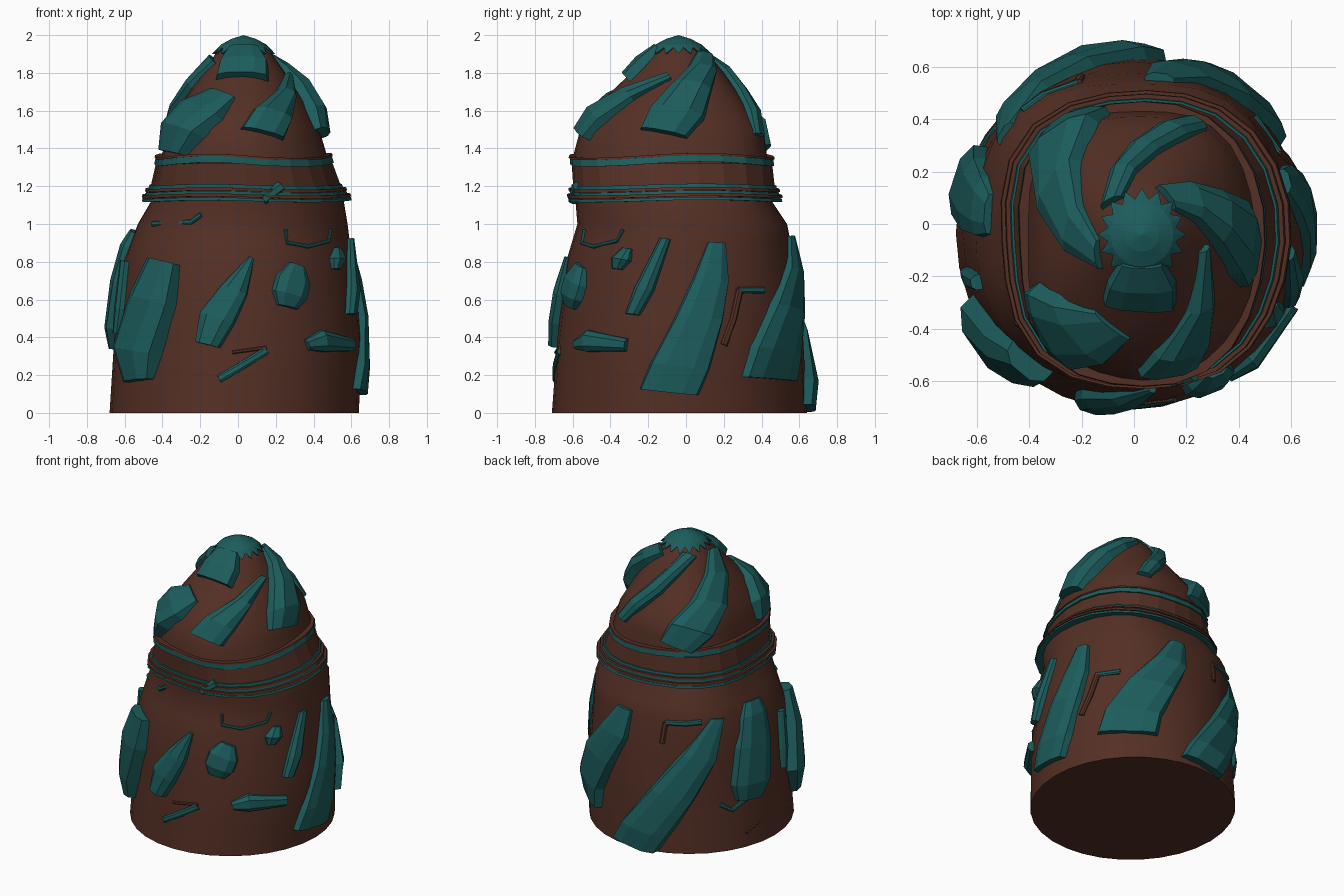
import bpy, bmesh, math
from mathutils import Vector

if "Cube" in bpy.data.objects:
    bpy.data.objects.remove(bpy.data.objects["Cube"])


def material(name, rgb):
    m = bpy.data.materials.new(name)
    m.diffuse_color = (*rgb, 1)
    m.use_nodes = True
    m.node_tree.nodes["Principled BSDF"].inputs["Base Color"].default_value = m.diffuse_color
    return m


BROWN = material("brown_clay", (0.088, 0.029, 0.018))
TEAL = material("teal_stone", (0.012, 0.108, 0.108))

# Body sections: z, centre x, centre y, radius x, radius y, corner bulge
SECTIONS = [(0, -.02, -.035, .66, .675, 0), (.4, 0, -.03, .655, .65, 0), (.8, 0, -.03, .605, .605, .6),
            (1.0, .025, -.02, .555, .555, 1), (1.12, .05, -.065, .51, .52, 1), (1.35, .035, -.085, .44, .515, 1),
            (1.5, .03, -.075, .40, .485, .8), (1.65, .03, -.07, .32, .38, .5), (1.8, .03, -.045, .22, .245, .2),
            (1.9, .03, -.04, .15, .16, 0), (1.965, .03, -.04, .085, .085, 0)]


def section(z):
    z = max(0, min(1.965, z))
    for a, b in zip(SECTIONS, SECTIONS[1:]):
        if z <= b[0]:
            t = (z - a[0]) / (b[0] - a[0])
            return [p + (q - p) * t for p, q in zip(a, b)]


def surf(deg, z, out=0.0):
    _, cx, cy, rx, ry, k = section(z)
    a = math.radians(deg)
    # diagonals swell a little, none at the front right corner, most at back left
    corner = math.sin(2 * a) ** 2 * (.035 + .035 * math.cos(a - math.radians(135)))
    out += k * corner
    return Vector((cx + (rx + out) * math.cos(a), cy + (ry + out) * math.sin(a), z))


def normal(deg, z):
    around = surf(deg + 2, z) - surf(deg - 2, z)
    up = surf(deg, z + .05) - surf(deg, z - .05)
    return around.cross(up).normalized()


def front(x, z):
    _, cx, _, rx, _, _ = section(z)
    return -math.degrees(math.acos(max(-1, min(1, (x - cx) / rx))))


def right(y, z):
    _, _, cy, _, ry, _ = section(z)
    return math.degrees(math.asin(max(-1, min(1, (y - cy) / ry))))


def build(name, loops, mat, closed=False, smooth=False, tip=None, open_back=False):
    """Skin a list of vertex loops, capping or joining the ends."""
    bm = bmesh.new()
    rows = [[bm.verts.new(p) for p in loop] for loop in loops]
    n = len(rows[0])
    pairs = list(zip(rows, rows[1:])) + ([(rows[-1], rows[0])] if closed else [])
    hidden = []
    for a, b in pairs:
        for i in range(n):
            j = (i + 1) % n
            f = bm.faces.new((a[i], a[j], b[j], b[i]))
            if open_back and j == 0:
                hidden.append(f)
    if not closed:
        bm.faces.new(rows[0][::-1])
        if tip:
            t = bm.verts.new(tip)
            for i in range(n):
                bm.faces.new((rows[-1][i], rows[-1][(i + 1) % n], t))
        else:
            bm.faces.new(rows[-1])
    bmesh.ops.recalc_face_normals(bm, faces=bm.faces)
    bmesh.ops.delete(bm, geom=hidden, context='FACES_ONLY')
    me = bpy.data.meshes.new(name)
    bm.to_mesh(me)
    bm.free()
    ob = bpy.data.objects.new(name, me)
    bpy.context.collection.objects.link(ob)
    me.materials.append(mat)
    if smooth:
        bpy.context.view_layer.objects.active = ob
        ob.select_set(True)
        bpy.ops.object.shade_smooth_by_angle(angle=math.radians(40))
        ob.select_set(False)
    return ob


def chunk(name, stations, mat=TEAL, level=.8):
    """Faceted slab lying on the body; stations are angle, z, half width, height."""
    pts = [surf(s[0], s[1]) for s in stations]
    loops = []
    for i, (deg, z, w, h) in enumerate(stations):
        nrm = normal(deg, z)
        tan = (pts[min(i + 1, len(pts) - 1)] - pts[max(i - 1, 0)]).normalized()
        side = nrm.cross(tan).normalized()
        # lean the cut towards horizontal on steep slabs
        flat = Vector((-nrm.y, nrm.x, 0)).normalized()
        if side.dot(flat) < 0:
            flat = -flat
        side = side.lerp(flat, level * abs(tan.z)).normalized()
        base = -.015 - w * w
        prof = [(-1, base), (-.92, .55 * h), (-.45, h), (.5, .95 * h), (.93, .45 * h), (1, base)]
        loop = [pts[i] + side * (w * s) + nrm * o for s, o in prof]
        for p in loop:
            p.z = max(p.z, .005)
        loops.append(loop)
    return build(name, loops, mat, open_back=True)


def strip(name, pts, w=.012, h=.02, mat=TEAL):
    return chunk(name, [(d, z, w, h) for d, z in pts], mat, 0)


# Main body
SIDES = 32
ring = [i * 360 / SIDES for i in range(SIDES)]
zs = [0, .2, .4, .6, .8, .9, 1.0, 1.12, 1.23, 1.35, 1.43, 1.5, 1.58, 1.65, 1.73, 1.8, 1.85, 1.9, 1.965]
build("body", [[surf(a, z) for a in ring] for z in zs], BROWN, smooth=True, tip=(.03, -.04, 1.985))

# Teal cap with a jagged rim
rim = [[surf(a, 1.91 + (.025 if i % 2 else -.01), o) for i, a in enumerate(ring)] for o in (-.02, .018)]
build("cap", rim + [[surf(a, 1.95, .02) for a in ring], [surf(a, 1.98, -.02) for a in ring]],
      TEAL, tip=(.03, -.04, 2.0))
chunk("cap_tongue", [(front(.02, 1.78), 1.78, .14, .035), (front(.03, 1.86), 1.86, .13, .04),
                     (front(.03, 1.94), 1.94, .08, .02)])


# Collar bands
def band(name, z0, z1, out, mat, sag=.012):
    loops = []
    for i in range(24):
        a = i * 15
        dz = sag * math.sin(math.radians(3 * a + 40)) - sag * math.exp(-((a - 280) / 25) ** 2)
        o = out + .008 * math.sin(math.radians(5 * a))
        loops.append([surf(a, z0 + dz, -.01), surf(a, z0 + dz, o), surf(a, z1 + dz, o), surf(a, z1 + dz, -.01)])
    build(name, loops, mat, closed=True, open_back=True)


for i, (z0, z1, out, mat) in enumerate([
        (1.352, 1.364, .03, BROWN), (1.318, 1.352, .024, TEAL), (1.208, 1.318, .015, BROWN),
        (1.19, 1.208, .024, TEAL), (1.174, 1.19, .04, BROWN), (1.158, 1.172, .034, TEAL),
        (1.142, 1.158, .05, BROWN), (1.122, 1.138, .045, TEAL)]):
    band(f"collar_band_{i + 1}", z0, z1, out, mat, .012 if i < 2 else .006)
strip("collar_link", [(front(.13, 1.13), 1.13), (front(.22, 1.2), 1.2)], .03, .045)

# Swirling slabs on the dome
chunk("dome_slab_left", [(213, 1.38, .14, .03), (219, 1.5, .18, .06), (231, 1.6, .16, .06), (248, 1.69, .09, .02)])
chunk("dome_slab_front", [(front(.13, 1.48), 1.48, .12, .04), (front(.18, 1.57), 1.57, .11, .06),
                          (front(.25, 1.68), 1.68, .06, .05), (front(.26, 1.78), 1.78, .025, .03)])
chunk("dome_slab_right", [(-5, 1.48, .13, .05), (3, 1.58, .15, .09), (15, 1.71, .11, .09),
                          (32, 1.81, .08, .06), (55, 1.89, .06, .03)])
chunk("dome_slab_back", [(62, 1.47, .05, .03), (72, 1.58, .06, .05), (88, 1.69, .06, .05),
                         (108, 1.8, .05, .05), (135, 1.89, .05, .03)])
chunk("dome_slab_back_left", [(120, 1.39, .12, .04), (132, 1.5, .15, .06), (150, 1.62, .13, .06),
                              (173, 1.75, .1, .05), (203, 1.87, .06, .03)])

# Large slabs around the lower body
chunk("slab_front_left", [(219, .17, .11, .06), (217, .33, .18, .1), (226, .6, .15, .1), (231, .8, .1, .07)], level=.4)
chunk("slab_front", [(front(-.16, .36), .36, .07, .06), (front(-.11, .5), .5, .1, .06),
                     (front(-.02, .65), .65, .075, .05), (front(.07, .82), .82, .015, .02)], level=.3)
chunk("slab_right", [(right(-.09, .11), .11, .16, .04), (right(-.03, .25), .25, .16, .05),
                     (right(.07, .5), .5, .13, .05), (right(.13, .7), .7, .1, .05), (right(.16, .9), .9, .05, .03)])
chunk("slab_right_thin", [(right(-.28, .52), .52, .04, .04), (right(-.22, .65), .65, .055, .05),
                          (right(-.11, .92), .92, .03, .03)])
chunk("slab_back_right", [(47, .18, .2, .03), (51, .33, .19, .06), (62, .55, .16, .06),
                          (74, .75, .12, .05), (82, .93, .06, .03)])
chunk("slab_back", [(92, .02, .17, .05), (99, .15, .17, .07), (116, .42, .15, .07),
                    (131, .68, .12, .05), (144, .93, .05, .02)])
chunk("slab_left", [(161, .34, .1, .05), (163, .45, .15, .07), (167, .7, .15, .06),
                    (171, .88, .12, .05), (174, .96, .08, .03)])
chunk("slab_left_thin", [(194, .42, .025, .03), (196, .55, .04, .04), (198, .8, .03, .04)])

# Small stones
chunk("stone_front", [(front(.26, .56), .56, .06, .03), (front(.27, .62), .62, .1, .06),
                      (front(.29, .7), .7, .1, .06), (front(.31, .78), .78, .05, .03)], level=0)
chunk("stone_low", [(front(.36, .36), .36, .03, .03), (front(.44, .38), .38, .06, .05),
                    (front(.59, .36), .36, .035, .04)])
chunk("stone_high", [(right(-.36, .76), .76, .03, .03), (right(-.34, .81), .81, .06, .05),
                     (right(-.31, .87), .87, .03, .02)])

# Thin cracks and chipped edges
strip("crack_low", [(front(-.1, .18), .18), (front(.02, .25), .25), (front(.15, .33), .33)], .022, .015)
strip("chip_low", [(front(-.03, .32), .32), (front(.15, .345), .345)], .01, .012, BROWN)
strip("crack_high", [(front(-.42, 1.0), 1.0), (front(-.24, 1.01), 1.01), (front(-.19, 1.05), 1.05)], .014, .012)
strip("crack_fork_left", [(front(.25, .97), .97), (front(.26, .9), .9), (front(.37, .88), .88)], .01, .01)
strip("crack_fork_right", [(front(.37, .88), .88), (front(.48, .91), .91), (front(.49, .97), .97)], .01, .01)
strip("crack_right", [(right(.27, .65), .65), (right(.4, .65), .65)], .018, .015)
strip("chip_right", [(right(.2, .36), .36), (right(.25, .5), .5), (right(.28, .65), .65)], .02, .015, BROWN)
strip("crack_back", [(112, .9), (125, .91), (134, .92)], .018, .015)
strip("chip_back", [(112, .9), (109, .76)], .018, .015, BROWN)
strip("crack_back_left", [(143, .33), (150, .28), (160, .34)], .015, .015)
strip("crack_left_low", [(158, .1), (168, .15)], .01, .01, BROWN)
